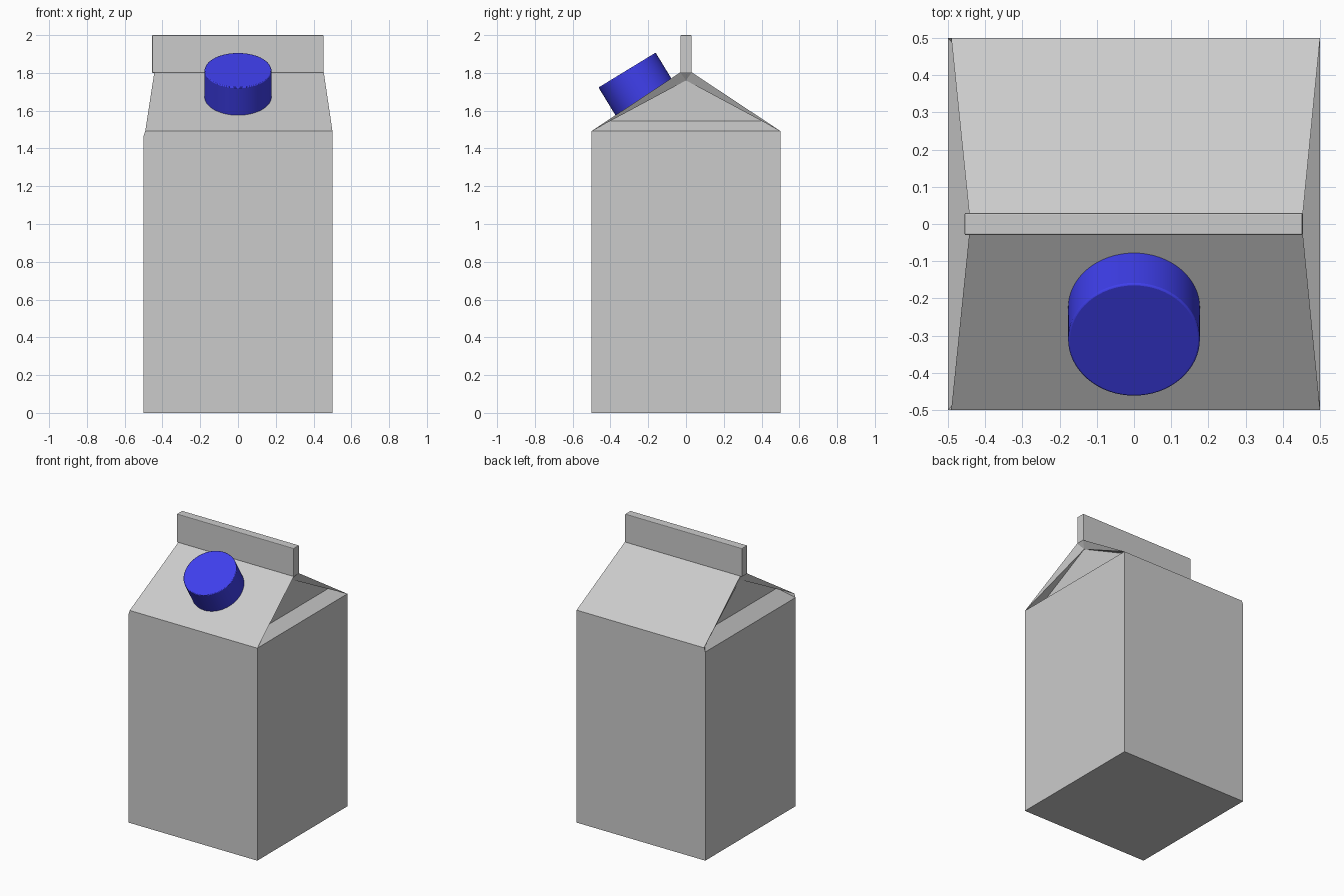
import bpy, bmesh, math
from mathutils import Matrix, Vector

if "Cube" in bpy.data.objects:
    bpy.data.objects.remove(bpy.data.objects["Cube"])


def finish(bm, name):
    bmesh.ops.recalc_face_normals(bm, faces=bm.faces)
    mesh = bpy.data.meshes.new(name)
    bm.to_mesh(mesh)
    bm.free()
    obj = bpy.data.objects.new(name, mesh)
    bpy.context.collection.objects.link(obj)
    return obj


def bevel(obj, width, segments):
    mod = obj.modifiers.new("soft_edges", 'BEVEL')
    mod.width, mod.segments = width, segments
    mod.limit_method, mod.angle_limit = 'ANGLE', math.radians(40)


# Carton: box walls, sloped roof and recessed gable ends
bm = bmesh.new()
ends = {}
for s, shoulder_x, shoulder_z, eave_x, ridge_x in ((-1, 0.5, 1.465, 0.491, 0.443),
                                                   (1, 0.5, 1.49, 0.5, 0.454)):
    def pair(x, y, z):
        return [bm.verts.new((s * x, t * y, z)) for t in (-1, 1)]
    base = pair(0.5, 0.5, 0)
    eave = pair(eave_x, 0.5, 1.492)
    shoulder = pair(shoulder_x, 0.5, shoulder_z) if s < 0 else eave
    ridge = pair(ridge_x, 0.03, 1.803)
    inner = pair(0.42, 0.41, 1.545)
    apex = bm.verts.new((s * 0.42, 0, 1.76))
    ends[s] = base, shoulder, eave, ridge
    # side wall, ledge and sunken triangle
    bm.faces.new((base[0], base[1], shoulder[1], shoulder[0]))
    bm.faces.new((shoulder[0], shoulder[1], inner[1], inner[0]))
    bm.faces.new((inner[0], inner[1], apex))
    bm.faces.new((ridge[0], ridge[1], apex))
    # undersides of the roof flaps
    for i in (0, 1):
        bm.faces.new((eave[i], ridge[i], apex))
        bm.faces.new((eave[i], apex, inner[i]))
        if s < 0:
            bm.faces.new((shoulder[i], eave[i], inner[i]))

(lb, ls, le, lr), (rb, rs, re, rr) = ends[-1], ends[1]
for i in (0, 1):
    bm.faces.new((lb[i], rb[i], re[i], le[i], ls[i]))
    bm.faces.new((le[i], re[i], rr[i], lr[i]))
bm.faces.new((lb[0], lb[1], rb[1], rb[0]))
bm.faces.new((lr[0], lr[1], rr[1], rr[0]))
finish(bm, "carton_body")

# Sealed fin along the ridge
bm = bmesh.new()
bmesh.ops.create_cube(bm, size=1, matrix=Matrix.Translation((-0.001, 0, 1.9))
                      @ Matrix.Diagonal((0.908, 0.06, 0.2, 1)))
fin = finish(bm, "top_fin")
bevel(fin, 0.004, 2)

# Screw cap, tilted to lie on the front roof slope
tilt = math.radians(31.4)
axis = Vector((0, -math.sin(tilt), math.cos(tilt)))
height = 0.19
centre = Vector((0, -0.312, 1.815)) - axis * height / 2
bm = bmesh.new()
bmesh.ops.create_cone(bm, cap_ends=True, segments=64, radius1=0.177, radius2=0.177,
                      depth=height, matrix=Matrix.Translation(centre)
                      @ Matrix.Rotation(tilt, 4, 'X'))
cap = finish(bm, "screw_cap")
bevel(cap, 0.005, 2)
blue = bpy.data.materials.new("blue_plastic")
blue.diffuse_color = (0.05, 0.05, 0.85, 1)
blue.use_nodes = True
blue.node_tree.nodes["Principled BSDF"].inputs["Base Color"].default_value = blue.diffuse_color
cap.data.materials.append(blue)
bpy.ops.object.select_all(action='DESELECT')
cap.select_set(True)
bpy.context.view_layer.objects.active = cap
bpy.ops.object.shade_smooth_by_angle(angle=math.radians(30))
